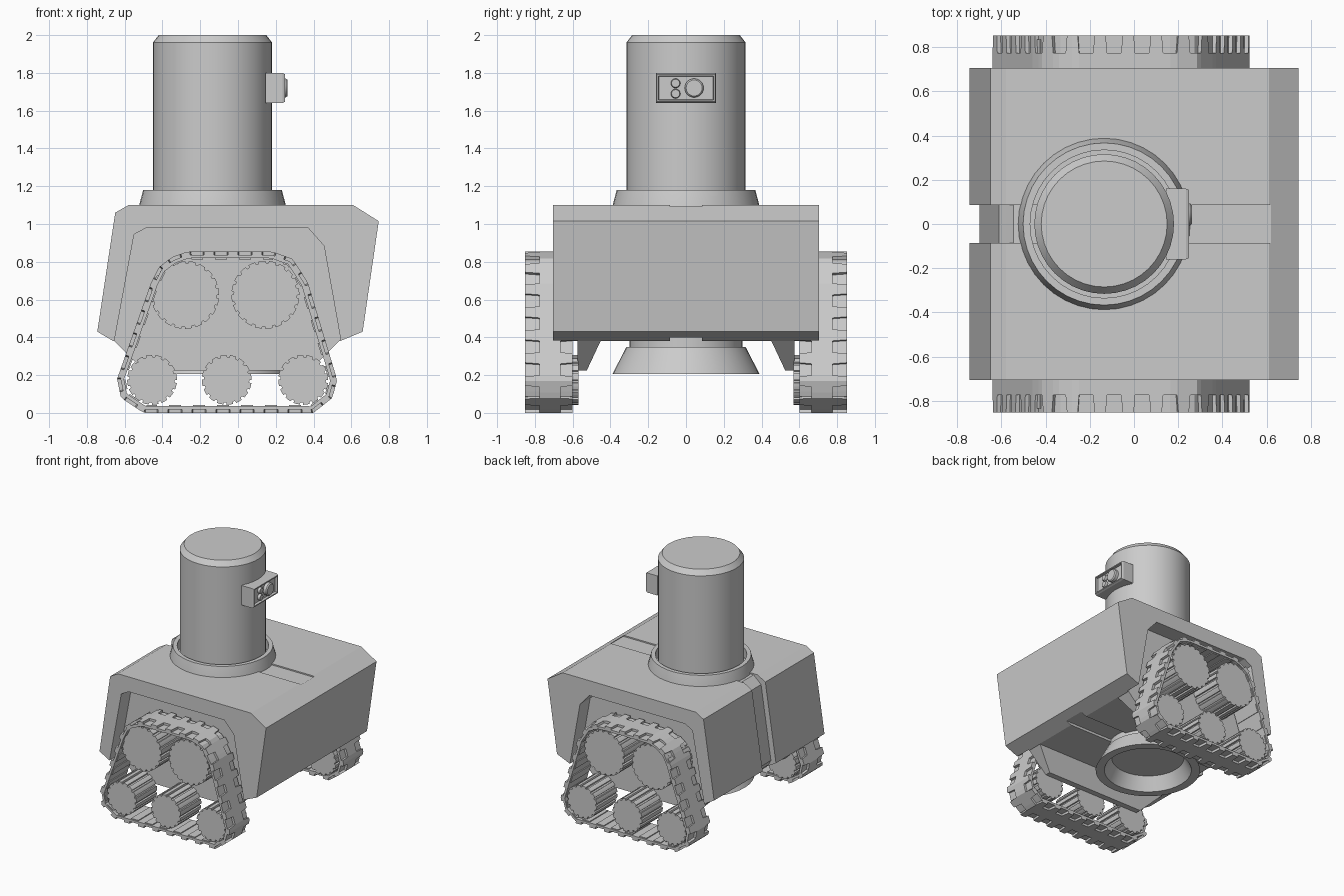
import bpy, bmesh
from math import cos, sin, pi, hypot, radians

if "Cube" in bpy.data.objects:
    bpy.data.objects.remove(bpy.data.objects["Cube"])

TX = -0.135  # tower / thruster axis


def finish(name, bm, smooth=False):
    bmesh.ops.recalc_face_normals(bm, faces=bm.faces)
    me = bpy.data.meshes.new(name)
    bm.to_mesh(me)
    bm.free()
    ob = bpy.data.objects.new(name, me)
    bpy.context.collection.objects.link(ob)
    if smooth:
        bpy.ops.object.select_all(action='DESELECT')
        ob.select_set(True)
        bpy.context.view_layer.objects.active = ob
        bpy.ops.object.shade_smooth_by_angle(angle=radians(30))
    return ob


def hexa(bm, a, b):
    """Solid between two matching polygons."""
    va, vb = [bm.verts.new(p) for p in a], [bm.verts.new(p) for p in b]
    n = len(va)
    bm.faces.new(va)
    bm.faces.new(vb[::-1])
    for i in range(n):
        j = (i + 1) % n
        bm.faces.new((va[i], vb[i], vb[j], va[j]))


def prism(name, pts, y0, y1):
    """Extrude an x-z profile along y."""
    bm = bmesh.new()
    hexa(bm, [(x, y0, z) for x, z in pts], [(x, y1, z) for x, z in pts])
    return finish(name, bm)


def lathe(name, prof, n=40):
    """Spin an (r, z) profile around the tower axis."""
    bm = bmesh.new()
    rings = []
    for r, z in prof:
        if r == 0:
            rings.append([bm.verts.new((TX, 0, z))] * n)
        else:
            rings.append([bm.verts.new((TX + r * cos(2 * pi * k / n), r * sin(2 * pi * k / n), z))
                          for k in range(n)])
    for a, b in zip(rings, rings[1:]):
        for k in range(n):
            j = (k + 1) % n
            bm.faces.new(list(dict.fromkeys((a[k], a[j], b[j], b[k]))))
    return finish(name, bm, True)


def cut(ob, cutter):
    m = ob.modifiers.new("cut", 'BOOLEAN')
    m.operation, m.solver, m.object = 'DIFFERENCE', 'EXACT', cutter
    bpy.context.view_layer.objects.active = ob
    bpy.ops.object.modifier_apply(modifier=m.name)
    bpy.data.objects.remove(cutter)


# Hull with track wells and a shallow central channel round top, back and bottom
hull = prism("hull", [(-.745, .43), (-.65, 1.06), (-.58, 1.10), (.61, 1.10), (.745, 1.015),
                      (.66, .43), (.54, .38), (-.66, .38)], -.705, .705)
well = [(-.67, .3), (-.655, .38), (-.55, .945), (-.485, .98), (.37, .98), (.455, .885),
        (.545, .38), (.56, .3)]
for s in (-1, 1):
    cut(hull, prism("well_cutter", well, s * .575, s * .9))
cut(hull, prism("channel_cutter", [(-.9, .3), (.9, .3), (.9, .4), (-.68, .4), (-.70, .44),
                                   (-.612, 1.03), (-.545, 1.09), (.62, 1.09), (.62, 1.2),
                                   (-.9, 1.2)], -.085, .085))

# Tower and the open collar round its foot
lathe("tower", [(0, 1.08), (.316, 1.08), (.316, 1.96), (.285, 2.0), (0, 2.0)])
lathe("collar", [(.335, 1.085), (.39, 1.085), (.388, 1.10), (.367, 1.18), (.335, 1.18), (.335, 1.085)])

# Hollow flared nozzle below the hull
lathe("nozzle", [(0, .44), (.30, .44), (.30, .35), (.315, .35), (.39, .205), (.325, .205),
                 (.27, .31), (0, .31)])

# Sensor box with bevelled, recessed face
bm = bmesh.new()
bmesh.ops.create_cube(bm, size=1)
for v in bm.verts:
    v.co = (.19 + v.co.x * .09, v.co.y * .32, 1.72 + v.co.z * .158)
bm.faces.ensure_lookup_table()
face = max(bm.faces, key=lambda f: f.calc_center_median().x)
for inset, dx in ((.009, .015), (.012, 0), (.003, -.02)):
    bmesh.ops.inset_region(bm, faces=[face], thickness=inset)
    for v in face.verts:
        v.co.x += dx
finish("sensor_box", bm)


# Sensor lenses
def lens(name, y, z, r, tip, n=24):
    bm = bmesh.new()
    ring = lambda x, q: [(x, y + q * cos(2 * pi * k / n), z + q * sin(2 * pi * k / n)) for k in range(n)]
    hexa(bm, ring(.215, r), ring(tip - .008, r))
    hexa(bm, ring(tip - .008, r), ring(tip, r * .85))
    finish(name, bm, True)


lens("main_lens", .043, 1.72, .05, .262)
lens("upper_small_lens", -.055, 1.745, .025, .25)
lens("lower_small_lens", -.055, 1.69, .025, .25)


# Grooved roller profile
def gear(cx, cz, r, teeth):
    pts = []
    for k in range(teeth):
        for f, q in ((0, r), (.33, r), (.65, r), (.7, r - .012), (.95, r - .012)):
            a = 2 * pi * (k + f) / teeth
            pts.append((cx + q * cos(a), cz + q * sin(a)))
    return pts


# Track outline (outer surface), resampled evenly
outline = [(-.64, .18), (-.46, .69), (-.42, .77), (-.35, .825), (-.265, .855), (.18, .855),
           (.29, .815), (.37, .69), (.525, .175), (.5, .08), (.4, 0), (-.5, 0), (-.62, .08)]


def resample(pts, n):
    segs = list(zip(pts, pts[1:] + pts[:1]))
    lens_ = [hypot(b[0] - a[0], b[1] - a[1]) for a, b in segs]
    step, out, base, k = sum(lens_) / n, [], 0, 0
    for (a, b), l in zip(segs, lens_):
        while k < n and k * step < base + l - 1e-9:
            t = (k * step - base) / l
            out.append((a[0] + (b[0] - a[0]) * t, a[1] + (b[1] - a[1]) * t))
            k += 1
        base += l
    return out


PADS = 27
path = resample(outline, PADS * 4)
N = len(path)


def at(i, depth, y):
    (ax, az), (bx, bz) = path[(i - 1) % N], path[(i + 1) % N]
    dx, dz = bx - ax, bz - az
    l = hypot(dx, dz)
    x, z = path[i % N]
    return (x + dz / l * depth, y, max(z - dx / l * depth, 0))


def band(bm, y0, y1, d0, d1):
    cs = [[bm.verts.new(at(i, d, y)) for d, y in ((d0, y0), (d0, y1), (d1, y1), (d1, y0))] for i in range(N)]
    for i in range(N):
        a, b = cs[i], cs[(i + 1) % N]
        for j in range(4):
            k = (j + 1) % 4
            bm.faces.new((a[j], a[k], b[k], b[j]))


def pad(bm, i, y_in, y_edge, d0, d1, taper):
    """Raised block spanning two path steps, narrower at the track edge."""
    for k in (i, i + 1):
        def end(y, d, t):
            p, q = at(k, d, y), at(k + 1, d, y)
            f, g = (t, 1) if k == i else (0, 1 - t)
            return [tuple(a + (b - a) * w for a, b in zip(p, q)) for w in (f, g)]
        a0, a1 = end(y_in, d0, 0), end(y_in, d1, 0)
        b0, b1 = end(y_edge, d0, taper), end(y_edge, d1, taper)
        hexa(bm, [*a0, *a1[::-1]], [*b0, *b1[::-1]])


for s, side in ((-1, "front"), (1, "rear")):
    bm = bmesh.new()
    band(bm, s * .60, s * .853, .018, .036)
    band(bm, s * .665, s * .775, 0, .02)
    for p in range(PADS):
        pad(bm, p * 4, s * .775, s * .853, 0, .02, .2)
        pad(bm, p * 4, s * .665, s * .60, 0, .02, .2)
        pad(bm, p * 4 + 2, s * .61, s * .845, .035, .043, 0)
    finish(side + "_track", bm)
    # Rollers
    for k, x in enumerate((-.28, .145)):
        prism(f"{side}_upper_roller_{k + 1}", gear(x, .625, .18, 20), s * .57, s * .835)
    for k, x in enumerate((-.455, -.06, .345)):
        prism(f"{side}_lower_roller_{k + 1}", gear(x, .175, .132, 16), s * .57, s * .835)
    # Skid keel carrying the lower rollers
    bm = bmesh.new()
    hexa(bm, [(-.66, s * .45, .385), (.54, s * .45, .385), (.54, s * .575, .385), (-.66, s * .575, .385)],
         [(-.5, s * .525, .225), (.38, s * .525, .225), (.38, s * .575, .225), (-.5, s * .575, .225)])
    finish(side + "_skid", bm)
